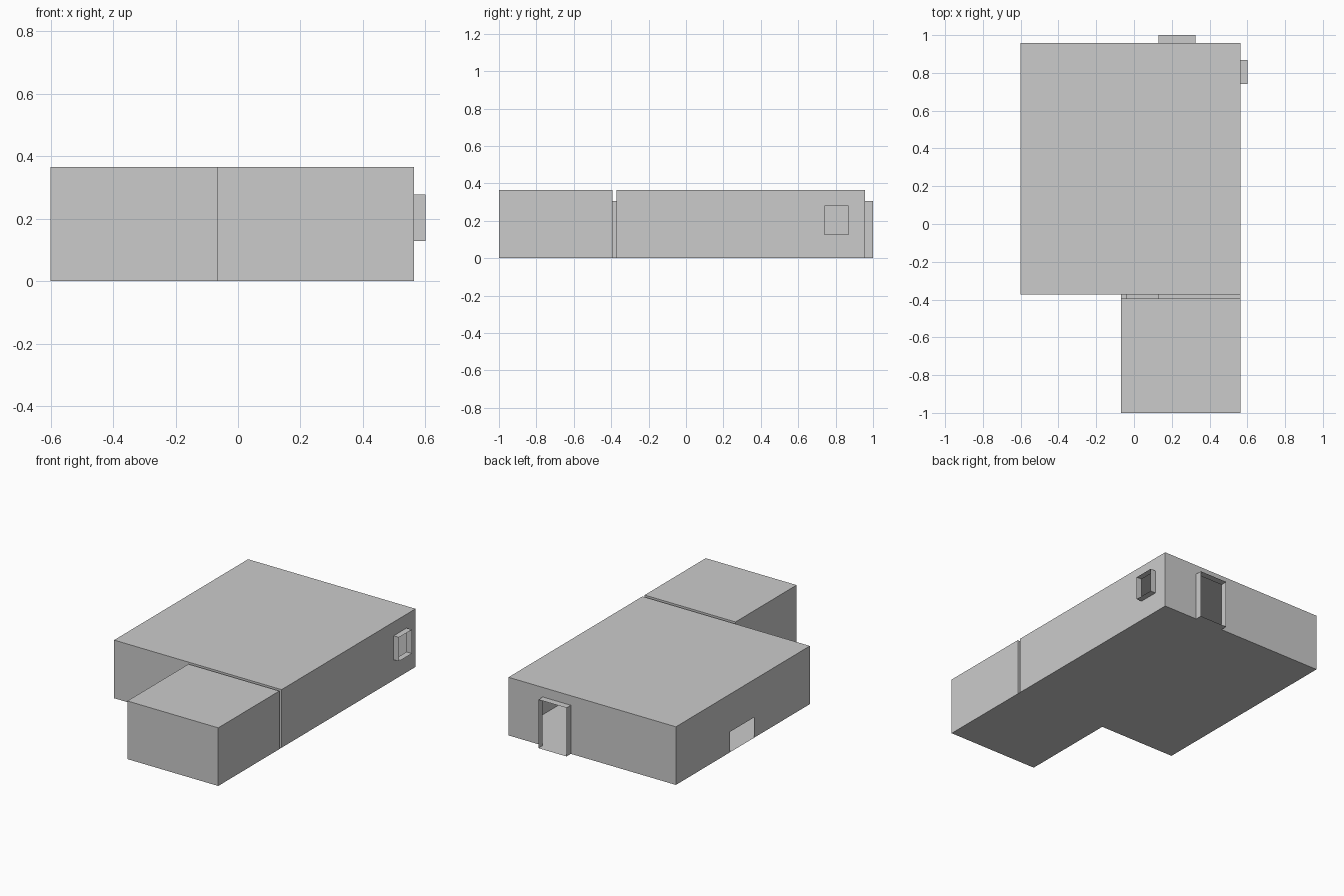
import bpy, bmesh

if "Cube" in bpy.data.objects:
    bpy.data.objects.remove(bpy.data.objects["Cube"])

H = 0.365          # room height
DOOR = 0.305       # door height


def panel(bm, axis, pos, u, v, hole=None):
    """Flat sheet perpendicular to axis, with an optional rectangular hole."""
    def point(a, b):
        return {'x': (pos, a, b), 'y': (a, pos, b), 'z': (a, b, pos)}[axis]
    us, vs = set(u), set(v)
    if hole:
        us |= set(hole[0])
        vs |= set(hole[1])
    us, vs = sorted(us), sorted(vs)
    for a0, a1 in zip(us, us[1:]):
        for b0, b1 in zip(vs, vs[1:]):
            if hole and hole[0][0] <= a0 < hole[0][1] and hole[1][0] <= b0 < hole[1][1]:
                continue
            corners = [(a0, b0), (a1, b0), (a1, b1), (a0, b1)]
            bm.faces.new([bm.verts.new(point(*c)) for c in corners])


def shell(name, x, y, z, holes=None, skip=()):
    """Thin-walled box; holes are keyed by side, skipped sides stay open."""
    holes = holes or {}
    bm = bmesh.new()
    sides = {'x': (x, y, z), 'y': (y, x, z), 'z': (z, x, y)}
    for axis, (ends, u, v) in sides.items():
        for sign, pos in zip('-+', ends):
            key = sign + axis
            if key not in skip:
                panel(bm, axis, pos, u, v, holes.get(key))
    bmesh.ops.remove_doubles(bm, verts=bm.verts, dist=0.0001)
    bmesh.ops.recalc_face_normals(bm, faces=bm.faces)
    mesh = bpy.data.meshes.new(name)
    bm.to_mesh(mesh)
    bm.free()
    obj = bpy.data.objects.new(name, mesh)
    bpy.context.collection.objects.link(obj)
    return obj


inner_door = (-0.04, 0.13)
back_door = (0.13, 0.325)
win_y, win_z = (0.74, 0.868), (0.128, 0.278)

# Large room with back door, window, low side opening and inner doorway
shell("large_room", (-0.6, 0.563), (-0.372, 0.957), (0, H), {
    '+y': (back_door, (0, DOOR)),
    '+x': (win_y, win_z),
    '-x': ((0.18, 0.42), (0, 0.128)),
    '-y': (inner_door, (0, DOOR)),
})

# Small front room
shell("small_room", (-0.068, 0.563), (-1, -0.394), (0, H),
      {'+y': (inner_door, (0, DOOR))})

# Open-ended passages through the wall thickness
shell("inner_doorway", inner_door, (-0.394, -0.372), (0, DOOR), skip=('-y', '+y'))
shell("back_doorway", back_door, (0.957, 1.0), (0, DOOR), skip=('-y', '+y'))
shell("window_reveal", (0.563, 0.6), win_y, win_z, skip=('-x', '+x'))

# Floor strip closing the gap between the rooms
for name, x in (("gap_floor_left", (-0.068, -0.04)), ("gap_floor_right", (0.13, 0.563))):
    shell(name, x, (-0.394, -0.372), (0, H), skip=('-x', '+x', '-y', '+y', '+z'))
